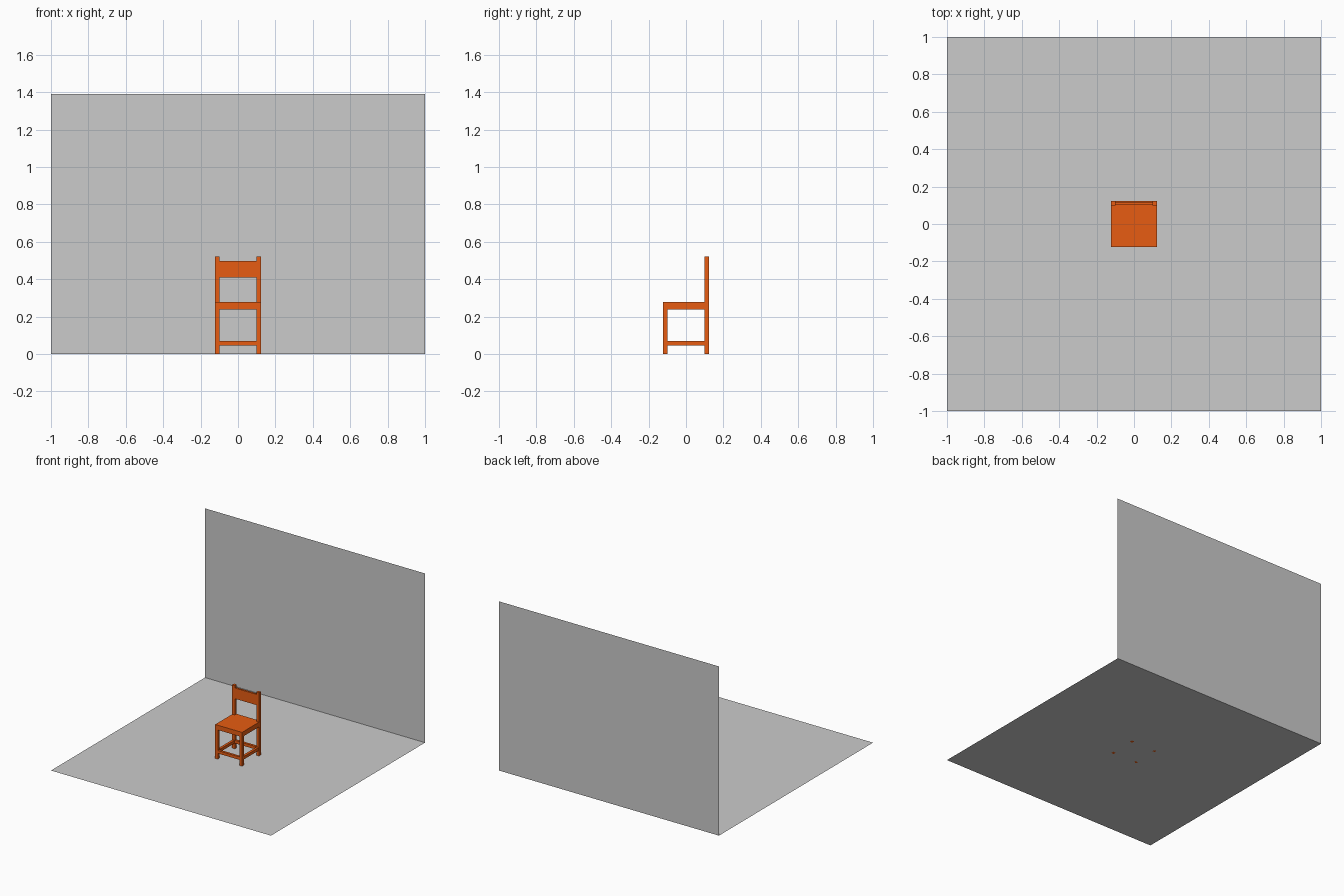
import bpy, bmesh

if "Cube" in bpy.data.objects:
    bpy.data.objects.remove(bpy.data.objects["Cube"])

wood = bpy.data.materials.new("orange_wood")
wood.diffuse_color = (0.8, 0.107, 0.006, 1)
wood.use_nodes = True
wood.node_tree.nodes["Principled BSDF"].inputs["Base Color"].default_value = wood.diffuse_color

H = 0.122    # half width of the chair
T = 0.024    # leg thickness
C = H - T / 2  # leg centre offset


def box(name, lo, hi):
    bm = bmesh.new()
    bmesh.ops.create_cube(bm, size=1)
    for v in bm.verts:
        v.co = [l + (c + 0.5) * (h - l) for c, l, h in zip(v.co, lo, hi)]
    me = bpy.data.meshes.new(name)
    bm.to_mesh(me)
    bm.free()
    me.materials.append(wood)
    ob = bpy.data.objects.new(name, me)
    bpy.context.collection.objects.link(ob)
    return ob


# Floor with the back edge extruded up into a wall
bm = bmesh.new()
bmesh.ops.create_grid(bm, x_segments=1, y_segments=1, size=1)
back = [e for e in bm.edges if all(v.co.y > 0.9 for v in e.verts)]
new = bmesh.ops.extrude_edge_only(bm, edges=back)["geom"]
for v in new:
    if isinstance(v, bmesh.types.BMVert):
        v.co.z = 1.39
bmesh.ops.recalc_face_normals(bm, faces=bm.faces)
bm.faces.ensure_lookup_table()
floor_face = max(bm.faces, key=lambda f: abs(f.normal.z))
if floor_face.normal.z < 0:
    bmesh.ops.reverse_faces(bm, faces=bm.faces)
me = bpy.data.meshes.new("floor_and_wall")
bm.to_mesh(me)
bm.free()
bpy.context.collection.objects.link(bpy.data.objects.new("floor_and_wall", me))

# Seat
box("seat", (-H, -H, 0.239), (H, H - T, 0.278))
box("seat_back_edge", (-C + T / 2, H - T, 0.239), (C - T / 2, H, 0.278))

for side, s in (("left", -1), ("right", 1)):
    x0, x1 = s * C - T / 2, s * C + T / 2
    # Short front legs, tall back posts
    box(f"front_leg_{side}", (x0, -H, 0), (x1, -H + T, 0.239))
    box(f"back_post_{side}", (x0, H - T, 0), (x1, H, 0.52))
    # Side stretchers
    box(f"side_stretcher_{side}", (s * C - 0.01, -H + T, 0.045), (s * C + 0.01, H - T, 0.069))

# Front and back stretchers
for name, y in (("front_stretcher", -C), ("back_stretcher", C)):
    box(name, (-H + T, y - 0.01, 0.045), (H - T, y + 0.01, 0.069))

# Backrest panel between the posts
box("backrest", (-H + T, C - 0.008, 0.41), (H - T, C + 0.008, 0.498))
